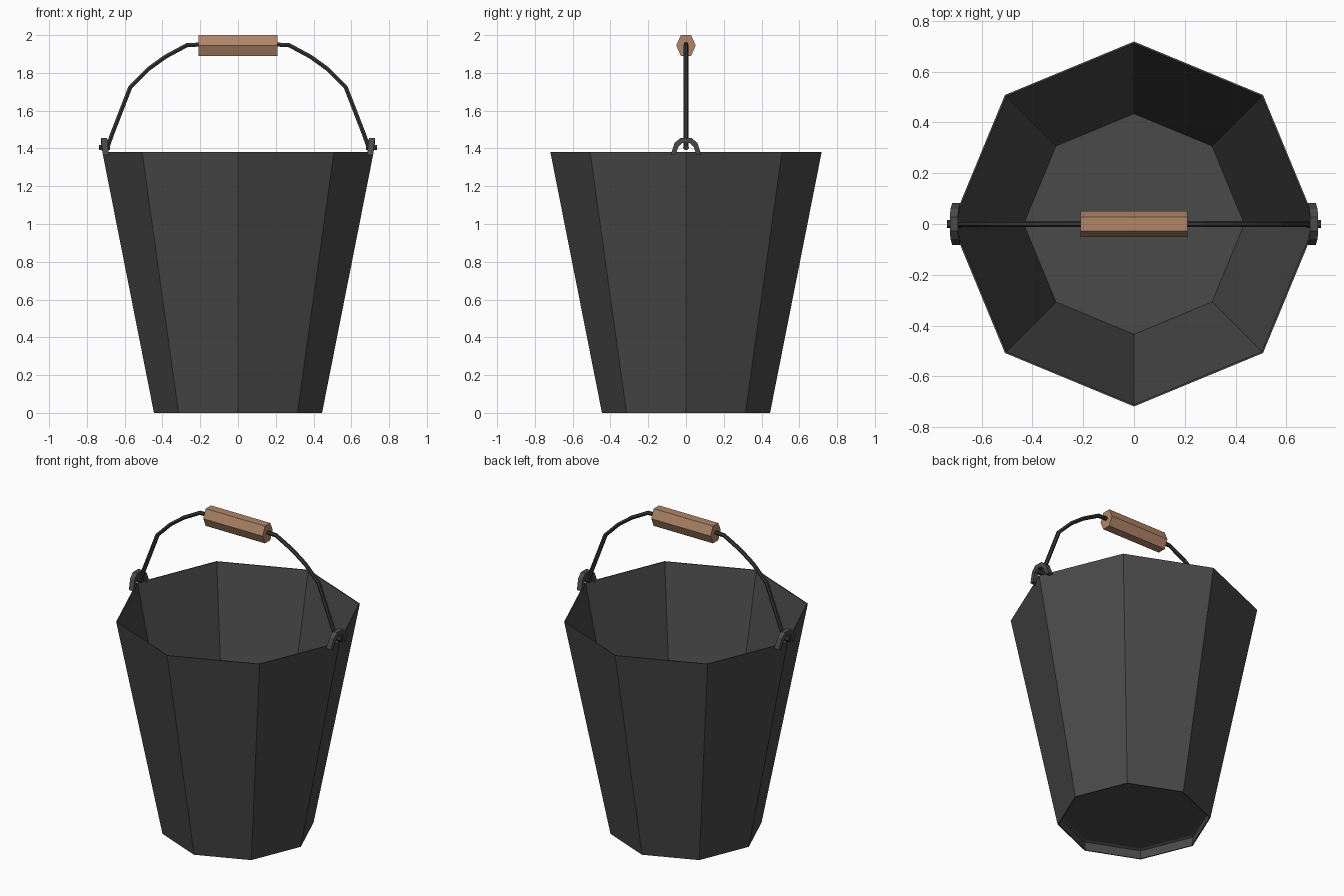
import bpy, bmesh, math
from mathutils import Vector

if "Cube" in bpy.data.objects:
    bpy.data.objects.remove(bpy.data.objects["Cube"])


def material(name, rgb):
    m = bpy.data.materials.new(name)
    m.diffuse_color = (*rgb, 1)
    m.use_nodes = True
    m.node_tree.nodes["Principled BSDF"].inputs["Base Color"].default_value = m.diffuse_color
    return m


GREY = material("grey_metal", (0.068, 0.068, 0.068))
DARK = material("dark_metal", (0.04, 0.04, 0.04))
WOOD = material("wood", (0.44, 0.24, 0.14))


def finish(name, bm, mat):
    bmesh.ops.recalc_face_normals(bm, faces=bm.faces)
    me = bpy.data.meshes.new(name)
    bm.to_mesh(me)
    bm.free()
    me.materials.append(mat)
    ob = bpy.data.objects.new(name, me)
    bpy.context.collection.objects.link(ob)
    return ob


def loft(name, rings, mat, closed=False):
    """Skin a list of equal-sized point rings; cap the ends unless closed."""
    bm = bmesh.new()
    vs = [[bm.verts.new(p) for p in r] for r in rings]
    n = len(vs[0])
    pairs = list(zip(vs, vs[1:])) + ([(vs[-1], vs[0])] if closed else [])
    for a, b in pairs:
        for i in range(n):
            j = (i + 1) % n
            bm.faces.new((a[i], a[j], b[j], b[i]))
    if not closed:
        bm.faces.new(vs[0])
        bm.faces.new(vs[-1])
    return finish(name, bm, mat)


def octagon(r, z):
    return [(r * math.cos(i * math.pi / 4), r * math.sin(i * math.pi / 4), z)
            for i in range(8)]


def tube(name, path, radius, mat, sides=6):
    """Polygonal wire along a path lying in the xz plane."""
    pts = [Vector((x, 0, z)) for x, z in path]
    side = Vector((0, 1, 0))
    rings = []
    for i, p in enumerate(pts):
        t = (pts[min(i + 1, len(pts) - 1)] - pts[max(i - 1, 0)]).normalized()
        up = t.cross(side)
        rings.append([p + radius * (math.cos(a) * side + math.sin(a) * up)
                      for a in (k * math.tau / sides for k in range(sides))])
    return loft(name, rings, mat)


# Eight-sided tapered shell: recessed underside, outer wall, rim, inner wall, floor
profile = [(0.43, 0.065), (0.446, 0.058), (0.438, 0.0), (0.445, 0.0),
           (0.718, 1.38), (0.711, 1.38), (0.434, 0.073)]
loft("bucket", [octagon(r, z) for r, z in profile], GREY)

# Wire bail handle
half = [(0.69, 1.41), (0.665, 1.48), (0.57, 1.725), (0.475, 1.82),
        (0.385, 1.885), (0.27, 1.947), (0.2, 1.95)]
bail = [(-x, z) for x, z in half] + [(x, z) for x, z in reversed(half)]
tube("bail_wire", bail, 0.0125, DARK)

# Hexagonal wooden grip
hexagon = [(0.038, 0), (0.02, 0.055), (-0.02, 0.055),
           (-0.038, 0), (-0.02, -0.055), (0.02, -0.055)]
hexagon = [(y * 1.35, z) for y, z in hexagon]
loft("wooden_grip", [[(x, y, 1.945 + z) for y, z in hexagon]
                     for x in (-0.21, 0.21)], WOOD)

# Arched ears on the rim, with the bail ends hooked through them
outer = [(0.082, 1.365), (0.06, 1.43), (0.028, 1.456)]
inner = [(0.055, 1.365), (0.04, 1.41), (0.02, 1.428)]
for s, label in ((-1, "left"), (1, "right")):
    rings = []
    arch = list(zip(outer, inner))
    stations = [(1, a) for a in arch] + [(-1, a) for a in reversed(arch)]
    for m, ((yo, zo), (yi, zi)) in stations:
        # legs curve inward to follow the rim
        xo, xi = 0.725 - 0.3 * max(yo - 0.05, 0), 0.693 - 0.3 * max(yo - 0.05, 0)
        rings.append([(s * xo, m * yo, zo), (s * xi, m * yo, zo),
                      (s * xi, m * yi, zi), (s * xo, m * yi, zi)])
    loft(label + "_ear", rings, GREY)
    tube(label + "_bail_hook", [(s * 0.678, 1.405), (s * 0.735, 1.405)], 0.016, DARK)
